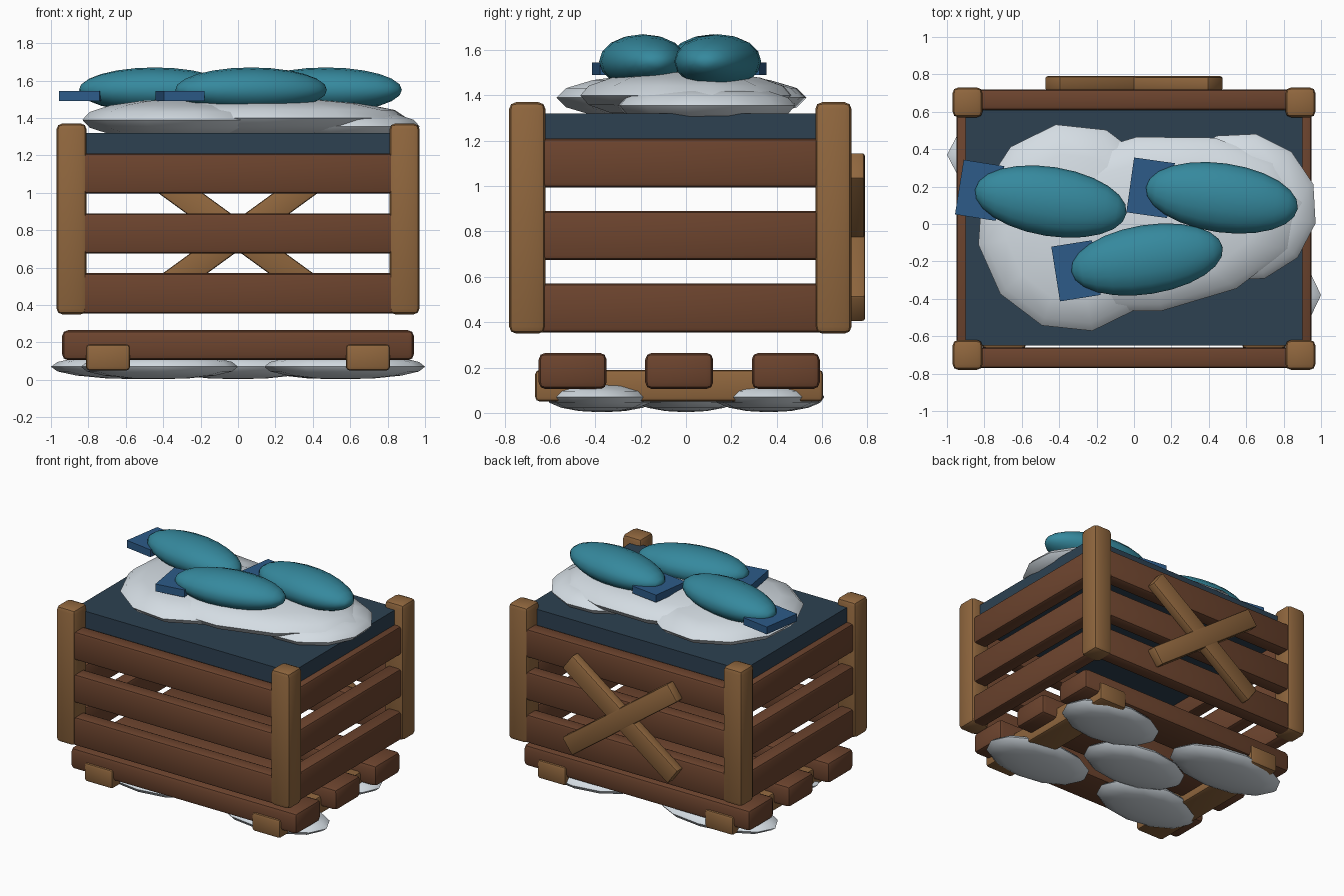
import bpy
from math import radians, sin, cos

if "Cube" in bpy.data.objects:
    bpy.data.objects.remove(bpy.data.objects["Cube"])


def make_material(name, rgb):
    mat = bpy.data.materials.new(name)
    mat.use_nodes = True
    mat.diffuse_color = (*rgb, 1)
    mat.node_tree.nodes["Principled BSDF"].inputs["Base Color"].default_value = (*rgb, 1)
    return mat


dark_wood = make_material("dark wood", (0.15, 0.057, 0.027))
light_wood = make_material("light wood", (0.28, 0.135, 0.048))
liner_blue = make_material("liner blue", (0.026, 0.053, 0.083))
ice_white = make_material("ice white", (0.66, 0.72, 0.77))
fish_teal = make_material("fish teal", (0.036, 0.25, 0.34))
tail_blue = make_material("tail blue", (0.026, 0.105, 0.25))


def finish(obj, name, mat):
    obj.name = name
    obj.data.materials.append(mat)
    bpy.ops.object.shade_smooth_by_angle(angle=radians(40))
    return obj


def box(name, mat, x, y, z, bevel=0.02, rot=(0, 0, 0)):
    """Bevelled box from (low, high) ranges on each axis."""
    ranges = (x, y, z)
    bpy.ops.mesh.primitive_cube_add(size=1, location=[(a + b) / 2 for a, b in ranges])
    obj = bpy.context.object
    obj.scale = [b - a for a, b in ranges]
    bpy.ops.object.transform_apply(location=False, rotation=False, scale=True)
    obj.rotation_euler = rot
    if bevel:
        mod = obj.modifiers.new("Rounded edges", "BEVEL")
        mod.width, mod.segments = bevel, 2
        bpy.ops.object.modifier_apply(modifier=mod.name)
    return finish(obj, name, mat)


def blob(name, mat, centre, half, turn=0, segments=12, rings=8, lengthwise=False):
    """Flattened ellipsoid, with its poles along x when lengthwise."""
    bpy.ops.mesh.primitive_uv_sphere_add(segments=segments, ring_count=rings, radius=1)
    obj = bpy.context.object
    if lengthwise:
        obj.rotation_euler.y = radians(90)
        bpy.ops.object.transform_apply(location=False, rotation=True, scale=False)
    obj.scale = half
    bpy.ops.object.transform_apply(location=False, rotation=False, scale=True)
    obj.location = centre
    obj.rotation_euler.z = radians(turn)
    return finish(obj, name, mat)


# Corner posts
for side, x in (("right", -0.89), ("left", 0.89)):
    for end, y in (("front", -0.7), ("back", 0.65)):
        box(f"{end}_{side}_post", light_wood, (x - 0.08, x + 0.08),
            (y - 0.08, y + 0.08), (0.35, 1.37), 0.03)

# Wall planks in three rows
for row in range(3):
    z = (0.355 + 0.32 * row, 0.57 + 0.32 * row)
    box(f"front_plank_{row}", dark_wood, (-0.87, 0.87), (-0.77, -0.66), z)
    box(f"back_plank_{row}", dark_wood, (-0.87, 0.87), (0.61, 0.72), z)
    box(f"right_plank_{row}", dark_wood, (-0.95, -0.84), (-0.68, 0.63), z)
    box(f"left_plank_{row}", dark_wood, (0.84, 0.95), (-0.68, 0.63), z)

# Liner slab at the top of the crate
box("liner_slab", liner_blue, (-0.9, 0.9), (-0.65, 0.61), (1.12, 1.32), 0)

# Crossed brace on the back
for name, angle, y in (("rising", 36, 0.79), ("falling", -36, 0.787)):
    box(f"{name}_brace", light_wood, (-0.54, 0.54), (0.715, y), (0.705, 0.845),
        0.012, (0, radians(angle), 0))

# Pallet planks and runners
for name, y in (("front", -0.5), ("middle", -0.03), ("back", 0.44)):
    box(f"{name}_pallet_plank", dark_wood, (-0.94, 0.94), (y - 0.15, y + 0.15),
        (0.105, 0.265), 0.03)
for name, x in (("right", -0.695), ("left", 0.695)):
    box(f"{name}_pallet_runner", light_wood, (x - 0.118, x + 0.118), (-0.665, 0.605),
        (0.05, 0.19), 0.02)

# Ice lumps under the pallet
for name, x, y, length in (("front_left", 0.57, -0.38, 0.43), ("back_right", -0.53, 0.37, 0.47),
                           ("back_left", 0.52, 0.36, 0.4), ("front_right", -0.42, -0.36, 0.42),
                           ("middle", 0, 0, 0.42)):
    blob(f"{name}_ice_lump", ice_white, (x, y, 0.07), (length, 0.24, 0.067))

# Heaped ice on the crate
blob("main_ice_heap", ice_white, (0.08, 0, 1.4), (0.83, 0.47, 0.11), 8)
blob("right_ice_heap", ice_white, (-0.32, -0.02, 1.39), (0.52, 0.56, 0.11), 10)
blob("left_ice_heap", ice_white, (0.57, 0.09, 1.355), (0.41, 0.4, 0.09), -12)

# Fish with flat tails
for name, x, y, turn in (("right", -0.445, 0.12, -9), ("left", 0.47, 0.14, -8),
                         ("front", 0.07, -0.19, 9)):
    blob(f"{name}_fish_body", fish_teal, (x, y, 1.55), (0.41, 0.185, 0.12), turn, 16, 12, True)
    tx = x - 0.385 * cos(radians(turn))
    ty = y - 0.385 * sin(radians(turn))
    box(f"{name}_fish_tail", tail_blue, (tx - 0.11, tx + 0.11), (ty - 0.148, ty + 0.148),
        (1.49, 1.545), 0, (0, 0, radians(turn)))
